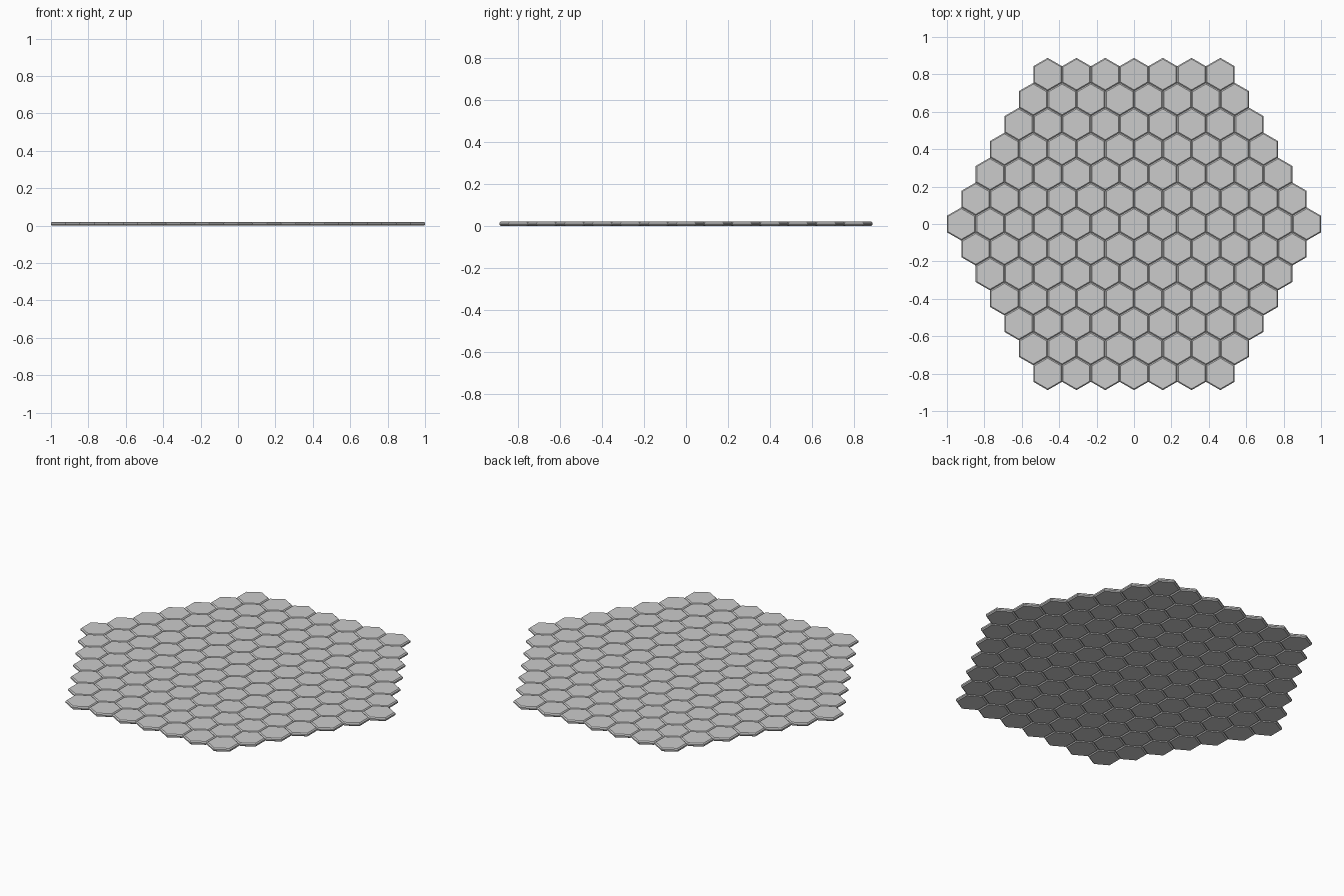
import bpy, bmesh, math

if "Cube" in bpy.data.objects:
    bpy.data.objects.remove(bpy.data.objects["Cube"])

RINGS = 6          # rings around the centre tile
PITCH = 2 / 13     # tile spacing = flat-to-flat width
HEIGHT = 0.02
BEVEL = 0.006


def hex_ring(bm, cx, cy, apothem, z):
    r = apothem / math.cos(math.pi / 6)
    return [bm.verts.new((cx + r * math.cos(math.radians(30 + 60 * i)),
                          cy + r * math.sin(math.radians(30 + 60 * i)), z))
            for i in range(6)]


# One pointy-top tile, chamfered above and below
def add_tile(bm, cx, cy):
    a = PITCH / 2
    profile = [(a - BEVEL, 0), (a, BEVEL), (a, HEIGHT - BEVEL), (a - BEVEL, HEIGHT)]
    rings = [hex_ring(bm, cx, cy, ap, z) for ap, z in profile]
    bm.faces.new(rings[0][::-1])
    bm.faces.new(rings[-1])
    for lo, hi in zip(rings, rings[1:]):
        for i in range(6):
            j = (i + 1) % 6
            bm.faces.new((lo[i], lo[j], hi[j], hi[i]))


# Hexagonal field of tiles
bm = bmesh.new()
for row in range(-RINGS, RINGS + 1):
    count = 2 * RINGS + 1 - abs(row)
    for col in range(count):
        add_tile(bm, (col - (count - 1) / 2) * PITCH, row * PITCH * math.sqrt(3) / 2)
mesh = bpy.data.meshes.new("hex_tiles")
bm.to_mesh(mesh)
bm.free()
bpy.context.collection.objects.link(bpy.data.objects.new("hex_tiles", mesh))
